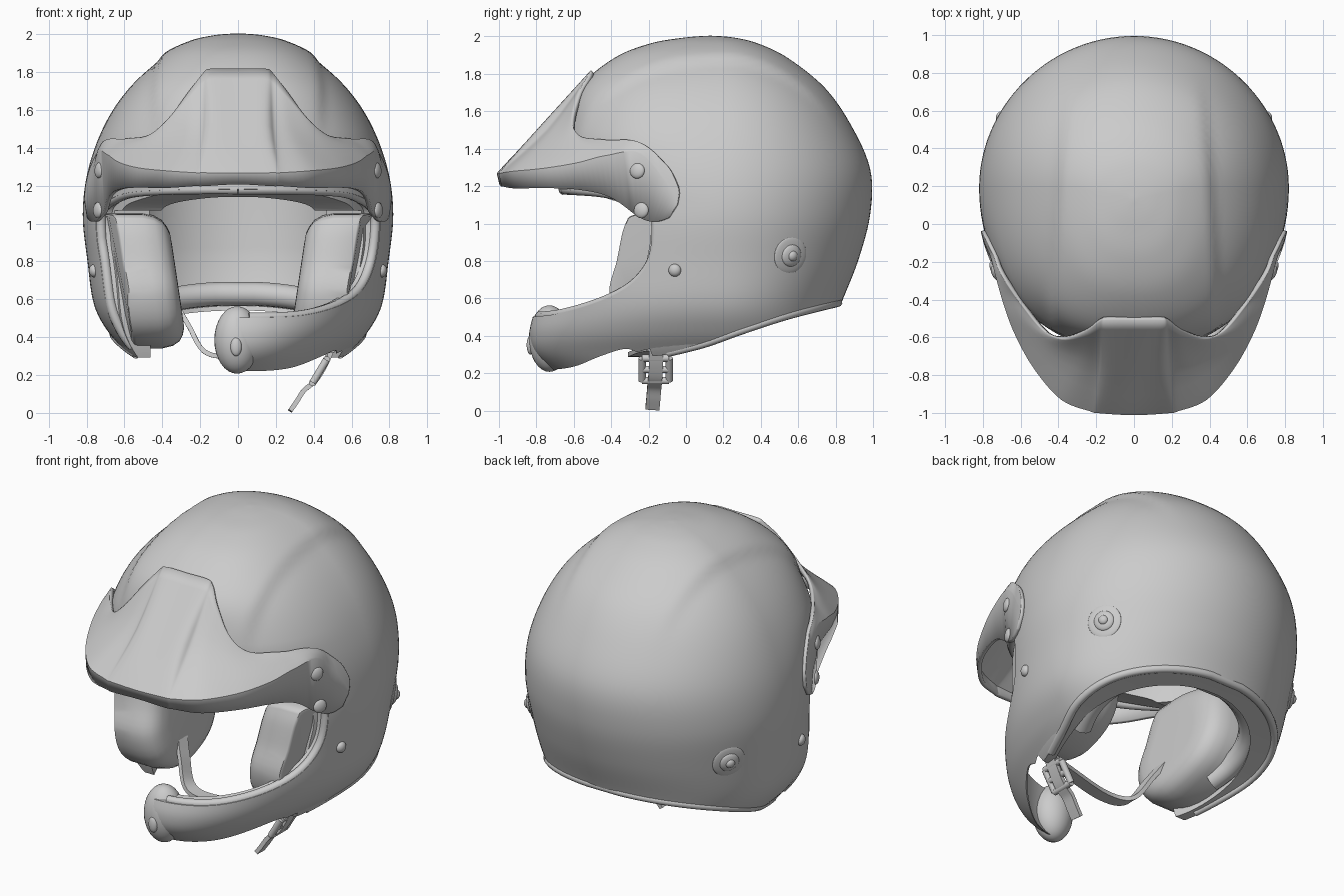
import bpy, bmesh, math
from mathutils import Vector

if "Cube" in bpy.data.objects:
    bpy.data.objects.remove(bpy.data.objects["Cube"])

def smooth(pts, k):
    # Catmull-Rom through points of any dimension
    out = []
    for i in range(len(pts) - 1):
        a, b, c, d = pts[max(i-1, 0)], pts[i], pts[i+1], pts[min(i+2, len(pts)-1)]
        for j in range(k):
            t = j / k
            out.append(tuple(.5*(2*q + (r-p)*t + (2*p-5*q+4*r-s)*t*t + (3*q-p-3*r+s)*t**3)
                             for p, q, r, s in zip(a, b, c, d)))
    return out + [tuple(pts[-1])]

def shade(o):
    bpy.ops.object.select_all(action='DESELECT')
    bpy.context.view_layer.objects.active = o
    o.select_set(True)
    bpy.ops.object.shade_smooth_by_angle(angle=math.radians(38))

def loft(name, rows, closed=True, caps=True):
    n = len(rows[0])
    faces = [(r*n+i, r*n+(i+1) % n, (r+1)*n+(i+1) % n, (r+1)*n+i)
             for r in range(len(rows)-1) for i in range(n if closed else n-1)]
    if caps:
        faces += [tuple(range(n)), tuple(range((len(rows)-1)*n, len(rows)*n))]
    me = bpy.data.meshes.new(name)
    me.from_pydata([p for r in rows for p in r], [], faces)
    bm = bmesh.new()
    bm.from_mesh(me)
    bmesh.ops.recalc_face_normals(bm, faces=bm.faces)
    bm.to_mesh(me)
    bm.free()
    o = bpy.data.objects.new(name, me)
    bpy.context.collection.objects.link(o)
    shade(o)
    return o

def prism(poly, x0=-1.5, x1=1.5, dy=0):
    return loft("cutter", [[(x, y+dy, z) for y, z in poly] for x in (x0, x1)])

def cut(o, *cutters):
    for c in cutters:
        m = o.modifiers.new("cut", 'BOOLEAN')
        m.operation, m.solver, m.object = 'DIFFERENCE', 'EXACT', c
        bpy.context.view_layer.objects.active = o
        bpy.ops.object.modifier_apply(modifier=m.name)
        bpy.data.objects.remove(c)
    shade(o)

def tube(name, pts, r):
    cu = bpy.data.curves.new(name, 'CURVE')
    cu.dimensions, cu.bevel_depth, cu.bevel_resolution, cu.use_fill_caps = '3D', r, 3, True
    sp = cu.splines.new('POLY')
    sp.points.add(len(pts)-1)
    for p, q in zip(sp.points, pts):
        p.co = (*q, 1)
    o = bpy.data.objects.new(name, cu)
    bpy.context.collection.objects.link(o)
    bpy.ops.object.select_all(action='DESELECT')
    o.select_set(True)
    bpy.context.view_layer.objects.active = o
    bpy.ops.object.convert(target='MESH')
    shade(o)

def ball(name, loc, size, direction=(0, 0, 1)):
    bpy.ops.mesh.primitive_uv_sphere_add(segments=32, ring_count=16, location=loc)
    o = bpy.context.object
    o.name, o.scale = name, size
    o.rotation_euler = Vector(direction).to_track_quat('Z', 'Y').to_euler()
    shade(o)

# Head form: height, half width, front y, back y
RINGS = smooth([(.18, .47, -.66, .6), (.30, .57, -.80, .74), (.42, .68, -.835, .79),
                (.57, .76, -.80, .83), (.8, .795, -.75, .92), (1.05, .82, -.70, .985),
                (1.29, .79, -.67, .985), (1.53, .70, -.63, .88), (1.72, .57, -.55, .74),
                (1.87, .40, -.37, .54), (1.945, .25, -.18, .375), (1.975, .12, 0, .25),
                (1.984, .01, .12, .14)], 6)

def power(z):
    return 2 + .5 * min(1, max(0, (z-1.1)/.35))

def centre(a):
    return .13 + .06*min(1, a/.3)

def ring_at(z):
    z = min(max(z, RINGS[0][0]), RINGS[-1][0])
    for p, q in zip(RINGS, RINGS[1:]):
        if z <= q[0]:
            t = (z-p[0]) / (q[0]-p[0])
            return [u + (v-u)*t for u, v in zip(p, q)]

def surf_x(y, z):
    _, a, f, b = ring_at(z)
    c = centre(a)
    r, n = ((c-y)/(c-f), power(z)) if y < c else ((y-c)/(b-c), 2)
    return a * max(0, 1-r**n)**(1/n)

def form(name, t):
    # Solid head form shrunk by t; the outer one gets the raised crown band
    s, rows, n = 1 - t/.8, [], 112
    for z, a, f, b in RINGS:
        c, row = centre(a), []
        for i in range(n):
            th = 2*math.pi*i/n
            co, si = math.cos(th), math.sin(th)
            e = 2/power(z) if si < 0 else 1
            x = a * math.copysign(abs(co)**e, co)
            y = c + (b-c)*si if si > 0 else c - (c-f)*abs(si)**e
            p = Vector((x*s, c+(y-c)*s, 1.1+(z-1.1)*s if z > 1.1 else z-t))
            if t == 0:
                w = min(1, max(0, (.45-.06*y-abs(x))/.07)) * min(1, max(0, (z-1.3)/.4))
                w *= min(1, max(0, (.95-y)/.6))
                p += (p-Vector((0, .15, 1.1))).normalized() * .02 * w*w*(3-2*w)
            row.append(p)
        rows.append(row)
    return loft(name, rows)

# Side-view outlines: face opening, open left edge, lower edge
OPEN = [(-.9, .5), (-.7, .515), (-.46, .585), (-.3, .67), (-.2, .79), (-.17, .93),
        (-.19, 1.07), (-.32, 1.13), (-.5, 1.17), (-.9, 1.19)]
LEFT = [(-.12, .2), (-.18, .35), (-.21, .5), (-.21, .65), (-.19, .8)] + OPEN[5:]
BOTTOM = [(.9, .585), (.83, .57), (.55, .5), (.3, .42), (.1, .35), (-.1, .3), (-.22, .295),
          (-.32, .33), (-.46, .29), (-.6, .235), (-.75, .22), (-.9, .25)]

def face_cut(dy=0):
    return prism(smooth(OPEN, 5) + [(-1.4, 1.19), (-1.4, .5)], dy=dy)

def bottom_cut():
    return prism(smooth(BOTTOM, 5) + [(-1.4, .25), (-1.4, -.5), (1.4, -.5), (1.4, .6)])

def chin_cut(x1, dy=0):
    return prism(smooth(LEFT[:7], 5) + [(-1.4, 1.07), (-1.4, -.1), (-.1, -.1)], -1.5, x1, dy)

# Outer shell with a chin bar on the right side only, and inner liner
shell = form("outer_shell", 0)
cut(shell, form("cutter", .07), face_cut(), bottom_cut(), chin_cut(-.01))
liner = form("inner_liner", .068)
cut(liner, form("cutter", .22), face_cut(-.09), bottom_cut(), chin_cut(1.5, -.02))

# Edge trims and neck roll
def on_shell(profile, side, s=1.0, dz=0, brow=False):
    pts = [(y, z) for y, z in smooth(profile, 24) if ring_at(z)[2] < y < ring_at(z)[3]]
    out = [(side*surf_x(y, z)*s, .15+(y-.15)*s, z+dz) for y, z in pts]
    if brow:
        out.append((0, .15+(ring_at(1.18)[2]-.15)*s, 1.18))
    return out

tube("opening_trim_right", on_shell(OPEN, 1, .965, brow=True), .027)
tube("opening_trim_left", on_shell(LEFT[1:], -1, .965, brow=True), .027)
lower = on_shell(BOTTOM[:6], 1, .985, .01)
mirror = lambda pts: [(-x, y, z) for x, y, z in pts]
tube("lower_trim", lower[::-1] + mirror(lower), .024)
roll = on_shell(BOTTOM[:5], 1, .79, .06)
tube("neck_roll", roll[::-1] + mirror(roll), .065)

# Cheek pads
PAD = smooth([(-.31, 1.03), (-.34, .95), (-.37, .8), (-.41, .62), (-.33, .43), (-.1, .34),
              (.2, .44), (.32, .65), (.25, .95), (0, 1.05), (-.25, 1.05), (-.31, 1.03)], 5)[:-1]
for side, label in ((1, "right"), (-1, "left")):
    rows = []
    for x, s in ((.335, .5), (.337, .7), (.35, .8), (.37, .89), (.41, .96), (.47, 1), (.6, 1),
                 (.66, .99), (.7, .96)):
        row = []
        for y, z in PAD:
            y, z = -.05+(y+.05)*s, .7+(z-.7)*s
            row.append((side*min(x+(z-.8)*.15, surf_x(y, z)-.035), y, z))
        rows.append(row)
    loft("cheek_pad_" + label, rows)

# Padded chin bar end with oval button
ball("chin_bar_end", (-.005, -.73, .385), (.12, .11, .178))
ball("chin_button", (-.01, -.832, .35), (.03, .02, .05))

# Peak visor: top edge, middle, crease and lower edge per column
COLS = [(0, -.50, 1.81, 0, -.77, 1.51, 0, -1, 1.265, 0, -.985, 1.21),
        (.14, -.50, 1.81, .14, -.77, 1.51, .18, -.99, 1.265, .18, -.975, 1.2),
        (.18, -.51, 1.79, .19, -.735, 1.495, .23, -.98, 1.265, .23, -.965, 1.2),
        (.25, -.56, 1.70, .28, -.71, 1.48, .38, -.92, 1.275, .38, -.90, 1.19),
        (.36, -.60, 1.55, .43, -.65, 1.43, .52, -.76, 1.29, .53, -.74, 1.19),
        (.46, -.57, 1.46, .55, -.54, 1.41, .62, -.58, 1.32, .62, -.56, 1.18),
        (.58, -.43, 1.44, .63, -.41, 1.41, .68, -.42, 1.36, .675, -.40, 1.14),
        (.70, -.25, 1.43, .72, -.24, 1.40, .73, -.24, 1.37, .71, -.24, 1.03),
        (.75, -.10, 1.31, .76, -.09, 1.25, .77, -.08, 1.18, .74, -.16, 1.01),
        (.79, -.04, 1.2, .79, -.035, 1.16, .79, -.045, 1.10, .77, -.09, 1.03)]
flip = [tuple(-v if i % 3 == 0 else v for i, v in enumerate(c)) for c in COLS[:0:-1]]
rows = []
for c in smooth(flip + COLS, 6):
    T, M, R, L = (c[i:i+3] for i in (0, 3, 6, 9))
    rows.append([(math.copysign(max(abs(x), surf_x(y, z)+.008), x), y, z)
                 for x, y, z in smooth([T, M, R], 4) + [L]])
visor = loft("peak_visor", rows, False, False)
m = visor.modifiers.new("thickness", 'SOLIDIFY')
m.thickness, m.offset = .025, 0

# Visor screws, shell buttons and side ports on both sides
for side, label in ((1, "right"), (-1, "left")):
    for name, y, z, lift, r, h in (("visor_screw_top", -.25, 1.28, .025, .042, .02),
                                   ("visor_screw_low", -.23, 1.07, .02, .042, .02),
                                   ("shell_button", -.06, .75, 0, .034, .025),
                                   ("port_base", .56, .83, -.005, .1, .016),
                                   ("port_ring", .56, .83, .005, .06, .022),
                                   ("port_core", .56, .83, .02, .028, .02)):
        e = .01
        d = Vector((side, -(surf_x(y+e, z)-surf_x(y-e, z))/(2*e),
                    -(surf_x(y, z+e)-surf_x(y, z-e))/(2*e)))
        loc = Vector((side*(surf_x(y, z)), y, z)) + d.normalized()*lift
        ball(name + "_" + label, loc, (r, r, h), d)

# Chin strap, hanging strap and buckle
def ribbon(name, path, width, thick):
    pts, rows = [Vector(p) for p in smooth(path, 6)], []
    for i, p in enumerate(pts):
        t = (pts[min(i+1, len(pts)-1)] - pts[max(i-1, 0)]).normalized()
        w = Vector((0, 1, 0))
        w = (w - t*w.dot(t)).normalized()
        n = t.cross(w) * thick/2
        w *= width/2
        rows.append([p+w+n, p-w+n, p-w-n, p+w-n])
    loft(name, rows)

ribbon("chin_strap", [(-.42, 0, .72), (-.33, -.1, .58), (-.26, -.17, .46), (-.17, -.24, .32),
                      (0, -.27, .3), (.3, -.22, .32), (.5, -.17, .33)], .08, .025)
ribbon("hanging_strap", [(.5, -.16, .34), (.46, -.16, .25), (.41, -.165, .17),
                         (.35, -.17, .12), (.31, -.175, .06), (.275, -.18, .01)], .075, .025)
for i, z in enumerate((.28, .22, .16)):
    x = .395 + (z-.16)*.6
    tube("buckle_bar_%d" % (i+1), [(x, -.235, z), (x, -.09, z)], .02)
for i, y in enumerate((-.235, -.09)):
    tube("buckle_side_%d" % (i+1), [(.395, y, .16), (.467, y, .28)], .02)
